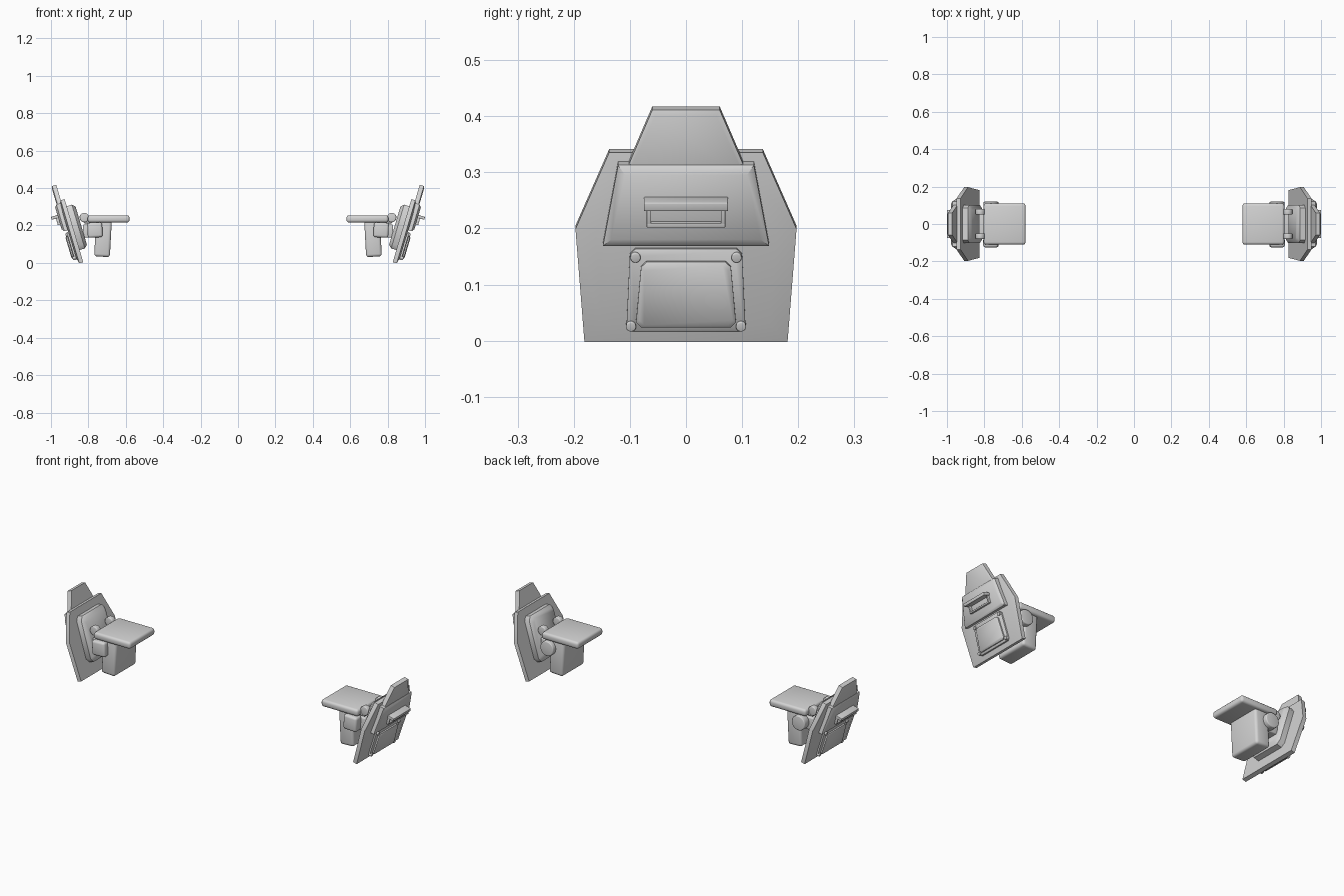
import bpy, bmesh, math
from mathutils import Matrix, Vector

if "Cube" in bpy.data.objects:
    bpy.data.objects.remove(bpy.data.objects["Cube"])

GREY = (0.66, 0.66, 0.66, 1)
grey = bpy.data.materials.new("armour_grey")
grey.use_nodes = True
grey.diffuse_color = GREY
grey.node_tree.nodes["Principled BSDF"].inputs["Base Color"].default_value = GREY

# Leaning frame of the armour: local x = outward, y = across, z = up the slope
TILT = math.radians(16.5)
LEAN = Matrix.Translation((0.857, 0, -0.005)) @ Matrix.Rotation(TILT, 4, 'Y')


def finish(name, bm, matrix=Matrix(), bevel=0.0):
    """Bevel, place, shade and mirror a part to the other shoulder."""
    bmesh.ops.recalc_face_normals(bm, faces=bm.faces)
    if bevel:
        sharp = [e for e in bm.edges if e.calc_face_angle(0) > 0.6]
        bmesh.ops.bevel(bm, geom=sharp, offset=bevel, segments=3, profile=0.5,
                        affect='EDGES', clamp_overlap=True)
    bm.transform(matrix)
    mesh = bpy.data.meshes.new(name)
    bm.to_mesh(mesh)
    bm.free()
    mesh.materials.append(grey)
    ob = bpy.data.objects.new(name, mesh)
    bpy.context.collection.objects.link(ob)
    bpy.ops.object.select_all(action='DESELECT')
    ob.select_set(True)
    bpy.context.view_layer.objects.active = ob
    bpy.ops.object.shade_smooth_by_angle(angle=math.radians(40))
    mod = ob.modifiers.new("other_side", 'MIRROR')
    mod.use_axis[0] = True
    mod.use_mirror_merge = False


def plate(name, half, n0, n1, inset, chamfer):
    """Symmetric plate from half an outline (y, up), with a chamfered face at n1."""
    outline = half + [(-y, u) for y, u in reversed(half)]
    wide = max(y for y, u in half)
    low, high = min(u for y, u in half), max(u for y, u in half)
    mid, tall = (low + high) / 2, (high - low) / 2
    step = math.copysign(chamfer, n1 - n0)
    bm = bmesh.new()
    rings = []
    for n, i in ((n0, 0), (n1 - step, 0), (n1, inset)):
        rings.append([bm.verts.new((n, y * (1 - i / wide), mid + (u - mid) * (1 - i / tall)))
                      for y, u in outline])
    bm.faces.new(rings[0])
    bm.faces.new(rings[-1])
    count = len(outline)
    for a, b in zip(rings, rings[1:]):
        for k in range(count):
            j = (k + 1) % count
            bm.faces.new((a[k], a[j], b[j], b[k]))
    finish(name, bm, LEAN)


def box(name, centre, size, bevel, matrix=Matrix(), turn=0.0):
    bm = bmesh.new()
    bmesh.ops.create_cube(bm, size=1, matrix=Matrix.Diagonal((*size, 1)))
    place = Matrix.Translation(centre) @ Matrix.Rotation(math.radians(turn), 4, 'Y')
    finish(name, bm, matrix @ place, bevel)


def cylinder(name, centre, radius, depth, axis, matrix=Matrix(), bevel=0.0):
    bm = bmesh.new()
    bmesh.ops.create_cone(bm, cap_ends=True, segments=24, radius1=radius,
                          radius2=radius, depth=depth)
    turn = Vector((0, 0, 1)).rotation_difference(Vector(axis)).to_matrix().to_4x4()
    finish(name, bm, matrix @ Matrix.Translation(centre) @ turn, bevel)


# Armour plates
plate("base_plate", [(0.181, 0), (0.197, 0.21), (0.137, 0.352)], -0.031, 0, 0.035, 0.009)
plate("tall_plate", [(0.117, 0.3), (0.06, 0.438)], -0.01, 0.018, 0.01, 0.005)
plate("raised_plate", [(0.148, 0.187), (0.121, 0.337)], -0.005, 0.03, 0.015, 0.011)

# Slotted handle on the raised plate
box("handle_bar", (0.044, 0, 0.273), (0.044, 0.15, 0.016), 0.002, LEAN)
box("handle_lower_rail", (0.033, 0, 0.232), (0.02, 0.14, 0.008), 0.001, LEAN)
for side in (-1, 1):
    box("handle_end", (0.033, side * 0.066, 0.248), (0.02, 0.008, 0.04), 0.001, LEAN)

# Lower access panel with corner bolts
plate("panel_frame", [(0.095, 0.024), (0.106, 0.034), (0.1, 0.168), (0.09, 0.178)],
      -0.004, 0.011, 0.004, 0.003)
plate("panel_cover", [(0.08, 0.035), (0.089, 0.045), (0.08, 0.147), (0.07, 0.157)],
      0.005, 0.023, 0.006, 0.005)
for side in (-1, 1):
    for y, u in ((0.098, 0.036), (0.09, 0.164)):
        cylinder("panel_bolt", (0.009, side * y, u), 0.009, 0.018, (1, 0, 0), LEAN, 0.002)

# Inner mounting block
plate("inner_mount", [(0.085, 0.068), (0.102, 0.09), (0.102, 0.29), (0.085, 0.312)],
      -0.025, -0.076, 0.016, 0.016)

# Hinge between armour and shoulder
for side in (-1, 1):
    cylinder("hinge_knuckle", (0.822, side * 0.065, 0.243), 0.025, 0.03, (0, 1, 0), bevel=0.005)
    box("hinge_arm", (0.79, side * 0.065, 0.225), (0.07, 0.024, 0.026), 0.004)
box("hinge_block", (0.785, 0, 0.17), (0.09, 0.16, 0.07), 0.006)
box("front_joint_box", (0.765, -0.1, 0.176), (0.08, 0.05, 0.08), 0.012, turn=3)
cylinder("rear_joint_cap", (0.765, 0.098, 0.176), 0.04, 0.042, (0, 1, 0), bevel=0.005)

# Shoulder bracket
box("shoulder_block", (0.722, 0, 0.13), (0.084, 0.19, 0.194), 0.014, turn=-3)
box("shoulder_top_plate", (0.692, 0, 0.235), (0.224, 0.22, 0.038), 0.013)
